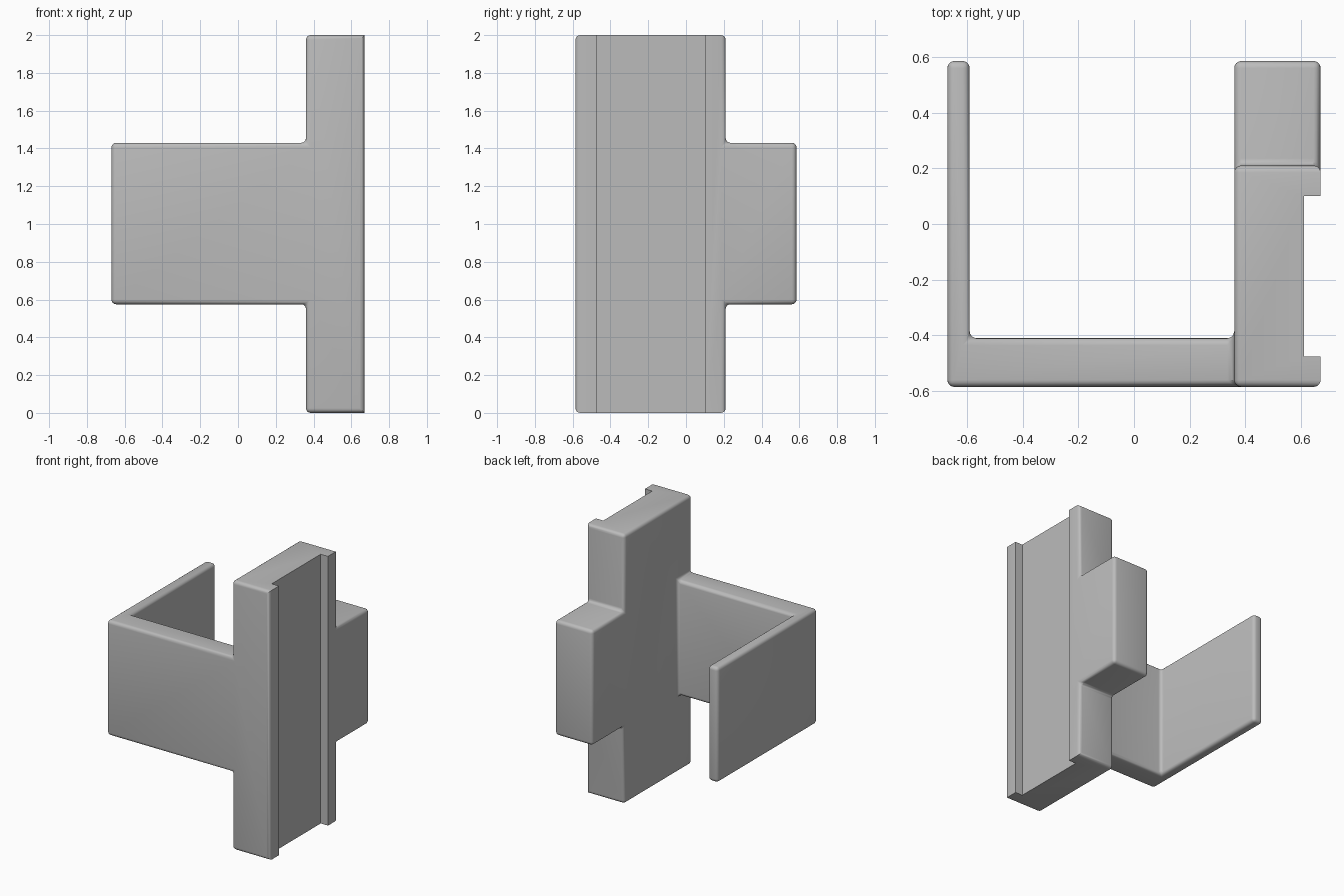
import bpy, bmesh, math
from mathutils import Vector

if "Cube" in bpy.data.objects:
    bpy.data.objects.remove(bpy.data.objects["Cube"])

grey = bpy.data.materials.new("plain grey")
grey.use_nodes = True
colour = (0.5, 0.5, 0.5, 1)
grey.diffuse_color = colour
grey.node_tree.nodes["Principled BSDF"].inputs["Base Color"].default_value = colour


def add_object(name, bm):
    mesh = bpy.data.meshes.new(name)
    bm.to_mesh(mesh)
    bm.free()
    mesh.materials.append(grey)
    ob = bpy.data.objects.new(name, mesh)
    bpy.context.collection.objects.link(ob)
    return ob


# Bracket body: one skin around a set of grid cells
X = [-0.67, -0.59, 0.36, 0.67]
Y = [-0.585, -0.41, 0.21, 0.585]
Z = [0, 0.575, 1.43, 2]
arm = {(0, 0, 1), (1, 0, 1), (0, 1, 1), (0, 2, 1)}
plate = {(2, j, k) for j in (0, 1) for k in range(3)}
solid = arm | plate | {(2, 2, 1)}

bm = bmesh.new()
for cell in solid:
    for axis in range(3):
        for side in (0, 1):
            near = list(cell)
            near[axis] += 2 * side - 1
            if tuple(near) in solid:
                continue
            u, v = (axis + 1) % 3, (axis + 2) % 3
            ring = []
            for a, b in ((0, 0), (1, 0), (1, 1), (0, 1)):
                c = list(cell)
                c[axis] += side
                c[u] += a
                c[v] += b
                ring.append(bm.verts.new((X[c[0]], Y[c[1]], Z[c[2]])))
            bm.faces.new(ring if side else ring[::-1])
bmesh.ops.remove_doubles(bm, verts=bm.verts, dist=0.001)
bmesh.ops.dissolve_limit(bm, angle_limit=0.02, verts=bm.verts, edges=bm.edges)


# Round every edge except the plate's outer top and bottom edges
def stays_sharp(e):
    mid = (e.verts[0].co + e.verts[1].co) / 2
    return mid.x > 0.66 and (mid.z < 0.01 or mid.z > 1.99)


rounded = [e for e in bm.edges if not stays_sharp(e)]
bmesh.ops.bevel(bm, geom=rounded, offset=0.025, segments=4, profile=0.5,
                affect='EDGES', clamp_overlap=True)
bmesh.ops.recalc_face_normals(bm, faces=bm.faces)
body = add_object("bracket_body", bm)


def cut(name, bm):
    tool = add_object(name, bm)
    tool.hide_render = True
    mod = body.modifiers.new(name, 'BOOLEAN')
    mod.operation = 'DIFFERENCE'
    mod.solver = 'EXACT'
    mod.object = tool
    bpy.context.view_layer.objects.active = body
    bpy.ops.object.modifier_apply(modifier=name)
    bpy.data.objects.remove(tool)


# Shallow channel down the outer face
bm = bmesh.new()
bmesh.ops.create_cube(bm, size=1)
bmesh.ops.scale(bm, vec=(0.2, 0.575, 3), verts=bm.verts)
bmesh.ops.translate(bm, vec=(0.71, -0.1875, 1), verts=bm.verts)
cut("channel_cutter", bm)


# Screw holes, wider on the inner side
def cut_hole(name, z, radius, x0, x1):
    bm = bmesh.new()
    bmesh.ops.create_cone(bm, cap_ends=True, segments=32, radius1=radius,
                          radius2=radius, depth=x1 - x0)
    for v in bm.verts:
        v.co = Vector((v.co.z + (x0 + x1) / 2, v.co.x - 0.19, v.co.y + z))
    bmesh.ops.recalc_face_normals(bm, faces=bm.faces)
    cut(name, bm)


for z in (0.285, 1.715):
    cut_hole("screw_hole_cutter", z, 0.045, 0.3, 0.8)
    cut_hole("counterbore_cutter", z, 0.09, 0.3, 0.48)

bpy.ops.object.select_all(action='DESELECT')
body.select_set(True)
bpy.context.view_layer.objects.active = body
bpy.ops.object.shade_smooth_by_angle(angle=math.radians(30))
